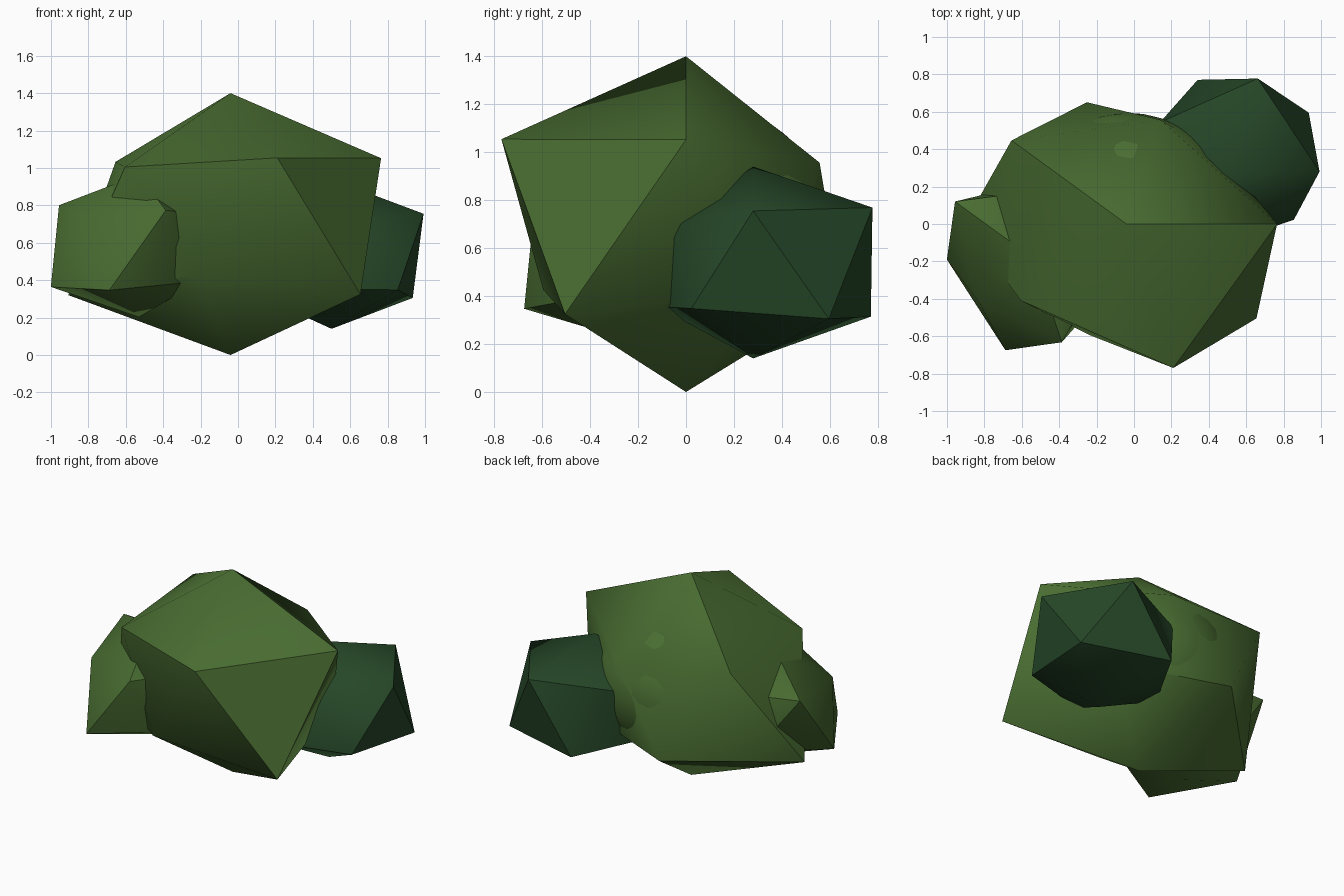
import bpy, math
from mathutils import Vector

# Remove the default cube
default_cube = bpy.data.objects.get("Cube")
if default_cube:
    bpy.data.objects.remove(default_cube, do_unlink=True)

SQUASH = Vector((1, 1, 0.875))


def make_material(name, colour):
    material = bpy.data.materials.new(name)
    material.use_nodes = True
    material.diffuse_color = (*colour, 1)
    shader = material.node_tree.nodes["Principled BSDF"]
    shader.inputs["Base Color"].default_value = (*colour, 1)
    shader.inputs["Roughness"].default_value = 0.9
    return material


def finish(name, material, smooth_angle):
    clump = bpy.context.object
    clump.name = name
    clump.data.name = name
    clump.data.materials.append(material)
    bpy.ops.object.shade_smooth_by_angle(angle=math.radians(smooth_angle))
    return clump


def leaf_clump(name, centre, core_radius, corner_radii, material):
    # Faceted shell: a twenty-sided ball with each corner pulled in or out
    bpy.ops.mesh.primitive_ico_sphere_add(subdivisions=1, radius=1, location=centre)
    for vertex, radius in zip(bpy.context.object.data.vertices, corner_radii):
        vertex.co = vertex.co.normalized() * radius * SQUASH
    finish(name + "_shell", material, 45)

    # Rounded core that swells through the flattest facets
    bpy.ops.mesh.primitive_ico_sphere_add(subdivisions=4, radius=core_radius, location=centre)
    for vertex in bpy.context.object.data.vertices:
        vertex.co = vertex.co * SQUASH
    finish(name + "_core", material, 60)


leaf_green = make_material("leaf_green", (0.068, 0.155, 0.032))
deep_green = make_material("deep_green", (0.019, 0.063, 0.021))

# Corner radii run: bottom, five lower corners, five upper corners, top
leaf_clump("main_foliage", (-0.04, 0, 0.7), 0.595,
           [0.8, 0.96, 0.7, 0.97, 0.765, 0.7,
            0.905, 0.78, 0.85, 0.655, 0.9, 0.8], leaf_green)
leaf_clump("right_foliage", (-0.53, -0.19, 0.57), 0.34,
           [0.42, 0.45, 0.57, 0.526, 0.45, 0.45,
            0.52, 0.42, 0.59, 0.45, 0.45, 0.45], leaf_green)
leaf_clump("left_foliage", (0.5, 0.28, 0.54), 0.34,
           [0.457, 0.49, 0.47, 0.5, 0.577, 0.6,
            0.4, 0.5, 0.5, 0.585, 0.55, 0.457], deep_green)
